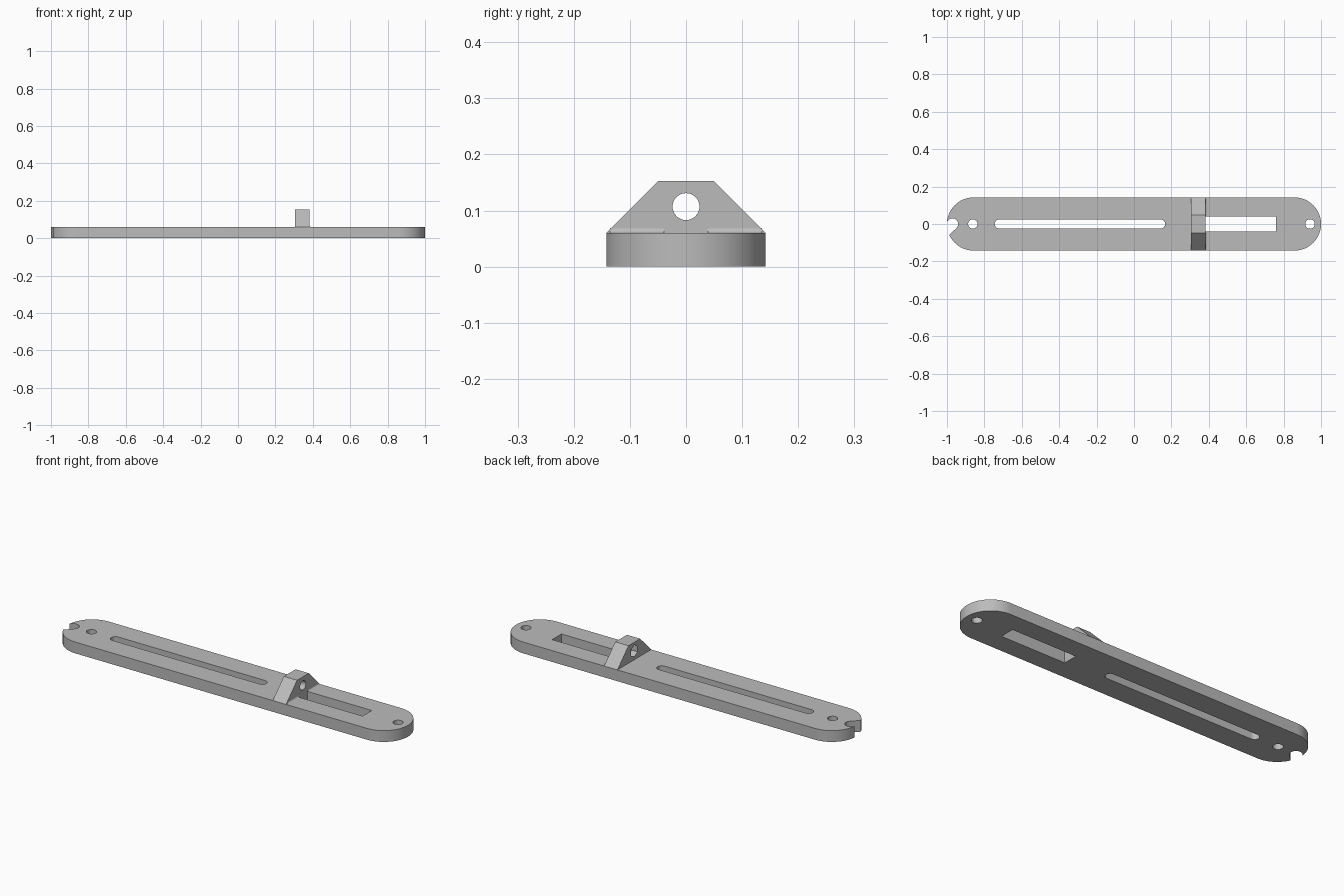
import bpy, bmesh, math
from mathutils import Vector

if "Cube" in bpy.data.objects:
    bpy.data.objects.remove(bpy.data.objects["Cube"])

HALF_W, THICK = 0.142, 0.06
LUG_X0, LUG_X1, LUG_TOP = 0.304, 0.382, 0.153

grey = bpy.data.materials.new("plain_grey")
grey.use_nodes = True
colour = (0.5, 0.5, 0.5, 1)
grey.diffuse_color = colour
grey.node_tree.nodes["Principled BSDF"].inputs["Base Color"].default_value = colour


def prism(name, outline, origin, u, v, depth):
    """Extrude a 2D outline, drawn along axes u and v, by the vector depth."""
    origin, u, v = Vector(origin), Vector(u), Vector(v)
    bm = bmesh.new()
    face = bm.faces.new([bm.verts.new(origin + u * a + v * b) for a, b in outline])
    moved = bmesh.ops.extrude_face_region(bm, geom=[face])["geom"]
    bmesh.ops.translate(bm, vec=depth,
                        verts=[g for g in moved if isinstance(g, bmesh.types.BMVert)])
    bmesh.ops.recalc_face_normals(bm, faces=bm.faces)
    mesh = bpy.data.meshes.new(name)
    bm.to_mesh(mesh)
    bm.free()
    mesh.materials.append(grey)
    obj = bpy.data.objects.new(name, mesh)
    bpy.context.collection.objects.link(obj)
    return obj


def flat(name, outline, low=0, high=THICK):
    return prism(name, outline, (0, 0, low), (1, 0, 0), (0, 1, 0), (0, 0, high - low))


def across(name, outline, x0, x1):
    return prism(name, outline, (x0, 0, 0), (0, 1, 0), (0, 0, 1), (x1 - x0, 0, 0))


def arc(cx, cy, r, start, end, steps):
    angles = [math.radians(start + (end - start) * i / steps) for i in range(steps + 1)]
    return [(cx + r * math.cos(a), cy + r * math.sin(a)) for a in angles]


def circle(cx, cy, r, steps=32, start=0):
    return arc(cx, cy, r, start, start + 360, steps)[:-1]


def stadium(x0, x1, r, steps):
    return arc(x1 - r, 0, r, -90, 90, steps) + arc(x0 + r, 0, r, 90, 270, steps)


def cut(target, cutters):
    for cutter in cutters:
        mod = target.modifiers.new(cutter.name, 'BOOLEAN')
        mod.operation, mod.solver, mod.object = 'DIFFERENCE', 'EXACT', cutter
    bpy.context.view_layer.update()
    shape = bpy.context.evaluated_depsgraph_get()
    mesh = bpy.data.meshes.new_from_object(target.evaluated_get(shape))
    target.modifiers.clear()
    target.data = mesh
    for cutter in cutters:
        bpy.data.objects.remove(cutter)


def smooth(obj):
    bpy.ops.object.select_all(action='DESELECT')
    obj.select_set(True)
    bpy.context.view_layer.objects.active = obj
    bpy.ops.object.shade_smooth_by_angle(angle=math.radians(30))


# Long bar with its slots, screw holes and open end notch
bar = flat("bar", stadium(-1, 1, HALF_W, 40))
LOW, HIGH = -0.05, 0.11
notch = arc(-0.97, 0, 0.03, -45, 135, 20) + [(-1.091, -0.079), (-1.049, -0.121)]
window = [(LUG_X1, -0.039), (0.76, -0.039), (0.76, 0.039), (LUG_X1, 0.039)]
cut(bar, [
    flat("long_slot", stadium(-0.745, 0.167, 0.024, 12), LOW, HIGH),
    flat("window", window, LOW, HIGH),
    flat("left_hole", circle(-0.862, 0, 0.025), LOW, HIGH),
    flat("right_hole", circle(0.941, 0, 0.025), LOW, HIGH),
    flat("end_notch", notch, LOW, HIGH),
])
smooth(bar)

# Upright lug with a round bore and a nut pocket behind it
lug = across("lug", [(-HALF_W, THICK), (HALF_W, THICK), (0.049, LUG_TOP), (-0.049, LUG_TOP)],
             LUG_X0, LUG_X1)
cut(lug, [
    across("bore", circle(0, 0.107, 0.024), LUG_X0 - 0.1, LUG_X1 + 0.1),
    across("nut_pocket", circle(0, 0.107, 0.032, 6, 30), LUG_X0 - 0.1, LUG_X0 + 0.035),
])
smooth(lug)

# Small fillets at the foot of the lug, either side of the window
R = 0.009
curve = arc(LUG_X1 + R, THICK + R, R, 180, 270, 6) + [(LUG_X1, THICK)]
for name, y in (("front_fillet", -0.135), ("back_fillet", 0.039)):
    smooth(prism(name, curve, (0, y, 0), (1, 0, 0), (0, 0, 1), (0, 0.096, 0)))
